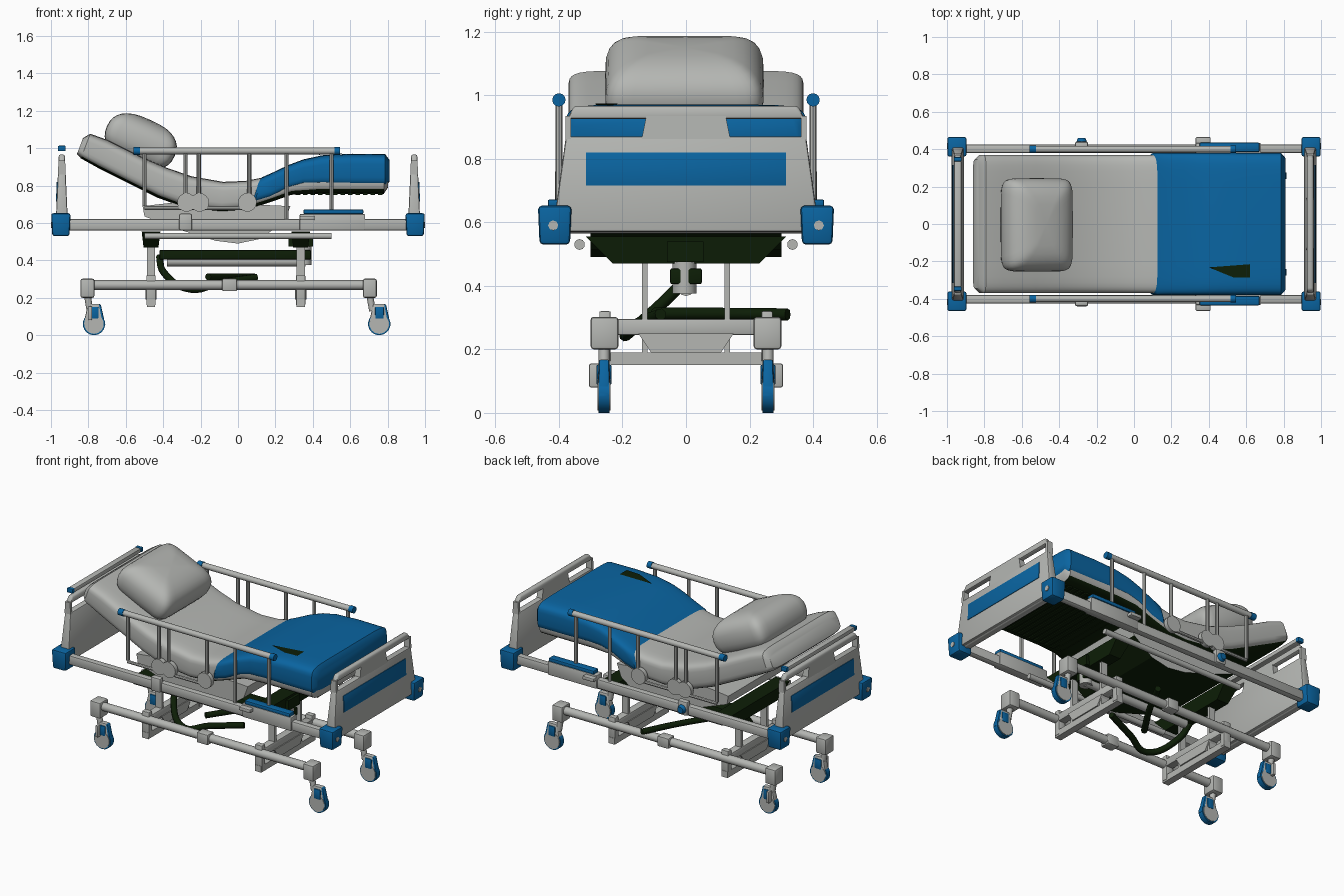
import bpy, bmesh, math
from mathutils import Vector, Matrix

if "Cube" in bpy.data.objects:
    bpy.data.objects.remove(bpy.data.objects["Cube"])


def material(name, rgb):
    m = bpy.data.materials.new(name)
    m.diffuse_color = (*rgb, 1)
    m.use_nodes = True
    m.node_tree.nodes["Principled BSDF"].inputs["Base Color"].default_value = m.diffuse_color
    return m


GREY = material("light grey", (0.46, 0.47, 0.45))
BLUE = material("blue", (0.003, 0.13, 0.36))
DARK = material("dark green", (0.004, 0.013, 0.002))


def finish(name, bm, mat, smooth=False, bevel=0, under=None):
    """Turn a bmesh into an object; under = material for downward faces."""
    bmesh.ops.recalc_face_normals(bm, faces=bm.faces)
    if bevel:
        bmesh.ops.bevel(bm, geom=bm.edges[:], offset=bevel, segments=2,
                        affect='EDGES', profile=0.5)
    me = bpy.data.meshes.new(name)
    bm.to_mesh(me)
    bm.free()
    me.materials.append(mat)
    if under:
        me.materials.append(under)
        for p in me.polygons:
            p.material_index = int(p.normal.z < -.75)
    if smooth:
        for p in me.polygons:
            p.use_smooth = True
        me.set_sharp_from_angle(angle=math.radians(40))
    ob = bpy.data.objects.new(name, me)
    bpy.context.collection.objects.link(ob)
    return ob


def hexa(name, low, high, mat, bevel=0):
    """Tapered block; low/high = (x0, x1, y0, y1, z)."""
    bm = bmesh.new()
    for x0, x1, y0, y1, z in (low, high):
        for x, y in ((x0, y0), (x1, y0), (x1, y1), (x0, y1)):
            bm.verts.new((x, y, z))
    bm.verts.ensure_lookup_table()
    v = bm.verts
    for f in ((0, 1, 2, 3), (4, 5, 6, 7), (0, 1, 5, 4), (1, 2, 6, 5), (2, 3, 7, 6), (3, 0, 4, 7)):
        bm.faces.new([v[i] for i in f])
    return finish(name, bm, mat, bevel > 0, bevel)


def box(name, x0, x1, y0, y1, z0, z1, mat, bevel=0):
    return hexa(name, (x0, x1, y0, y1, z0), (x0, x1, y0, y1, z1), mat, bevel)


def tube(name, a, b, r, mat, sides=12, r2=None):
    a, b = Vector(a), Vector(b)
    bm = bmesh.new()
    rot = (b - a).to_track_quat('Z', 'Y').to_matrix().to_4x4()
    bmesh.ops.create_cone(bm, cap_ends=True, segments=sides, radius1=r, radius2=r if r2 is None else r2,
                          depth=(b - a).length, matrix=Matrix.Translation((a + b) / 2) @ rot)
    return finish(name, bm, mat, True)


def spow(v, p):
    return math.copysign(abs(v) ** p, v)


def loft(name, pairs, w, mat, under=None, n=32):
    """Cushion swept along x; pairs = (top point, bottom point) in xz."""
    secs = [(Vector(t), Vector(b), w) for t, b in pairs]
    for i, j in ((0, 0), (-1, len(secs))):   # rounded ends
        t, b, _ = secs[i]
        out = Vector((-0.03 if j == 0 else 0.022, 0))
        secs.insert(len(secs) if j else 0, (t.lerp(b, .17) + out, b.lerp(t, .17) + out, w - .025))
    bm = bmesh.new()
    rings = []
    for t, b, ww in secs:
        mid, up = (t + b) / 2, (t - b) / 2
        ring = []
        for k in range(n):
            a = 2 * math.pi * (k + .5) / n
            p = mid + up * spow(math.sin(a), .4)
            ring.append(bm.verts.new((p.x, ww * spow(math.cos(a), .22), p.y)))
        rings.append(ring)
    for r, s in zip(rings, rings[1:]):
        for k in range(n):
            bm.faces.new((r[k], r[(k + 1) % n], s[(k + 1) % n], s[k]))
    bm.faces.new(rings[0])
    bm.faces.new(rings[-1])
    return finish(name, bm, mat, True, under=under)


def hose(name, pts, r, mat):
    cu = bpy.data.curves.new(name, 'CURVE')
    cu.dimensions = '3D'
    cu.bevel_depth, cu.bevel_resolution, cu.resolution_u = r, 2, 6
    cu.use_fill_caps = True
    sp = cu.splines.new('BEZIER')
    sp.bezier_points.add(len(pts) - 1)
    for p, co in zip(sp.bezier_points, pts):
        p.co = co
        p.handle_left_type = p.handle_right_type = 'AUTO'
    cu.materials.append(mat)
    bpy.context.collection.objects.link(bpy.data.objects.new(name, cu))


# mattress and blanket
loft("mattress", [((-.79, 1.077), (-.84, .945)), ((-.70, 1.045), (-.75, .895)), ((-.52, .955), (-.58, .81)),
                  ((-.38, .895), (-.43, .735)), ((-.25, .85), (-.28, .68)), ((-.08, .82), (-.09, .66)),
                  ((.04, .825), (.05, .67)), ((.14, .845), (.17, .71)), ((.27, .90), (.29, .752)),
                  ((.42, .945), (.42, .756)), ((.78, .95), (.78, .756))], .37, GREY, DARK)
loft("blanket", [((.13, .845), (.085, .70)), ((.19, .872), (.17, .725)), ((.27, .91), (.27, .775)),
                 ((.35, .94), (.35, .795)), ((.45, .962), (.45, .795)), ((.60, .97), (.60, .79)),
                 ((.787, .968), (.787, .79))], .379, BLUE)
bm = bmesh.new()   # dark patch on the blanket
bm.faces.new([bm.verts.new(p) for p in ((.40, -.232, .963), (.53, -.285, .970), (.62, -.285, .973), (.62, -.215, .973))])
finish("blanket_patch", bm, DARK)

# pillow: squarish superellipsoid lying on the raised back
bm = bmesh.new()
bmesh.ops.create_uvsphere(bm, u_segments=32, v_segments=16, radius=1)
for v in bm.verts:
    c = v.co
    lon, flat = math.atan2(c.y, c.x), math.hypot(c.x, c.y)
    px, py = spow(math.cos(lon), .25), spow(math.sin(lon), .25)
    v.co = Vector((.198 * px * flat ** .75, .25 * py * flat ** .5, .125 * spow(c.z, .85)))
ob = finish("pillow", bm, GREY, True)
ob.rotation_euler = (0, .42, 0)
ob.location = (-.52, -.005, 1.037)

# sagging seat pan
bm = bmesh.new()
prof = ((-.51, .69), (-.50, .635), (-.30, .56), (-.12, .505), (0, .49), (.12, .515), (.25, .61), (.28, .69), (.05, .70), (-.25, .72))
f = bm.faces.new([bm.verts.new((x, -.30, z)) for x, z in prof])
ext = bmesh.ops.extrude_face_region(bm, geom=[f])
bmesh.ops.translate(bm, vec=(0, .60, 0), verts=[v for v in ext['geom'] if isinstance(v, bmesh.types.BMVert)])
finish("seat_pan", bm, GREY, under=DARK)

# slats under the leg section
for i in range(13):
    x = .28 + i * .04
    box("leg_slat", x - .012, x + .012, -.30, .30, .750, .77, DARK)


# end boards
def end_board(name, s):
    c = s * .942

    def piece(part, y0, y1, y2, y3, za, zb, mat=GREY, bev=0):
        ha, hb = [.034 - .018 * (z - .57) / .4 for z in (za, zb)]
        hexa(name + part, (c - ha, c + ha, y0, y1, za), (c - hb, c + hb, y2, y3, zb), mat, bev)
    piece("_panel", -.42, .42, -.378, .378, .57, .87, GREY, .008)
    piece("_grip_web", -.14, .14, -.125, .125, .86, .935)
    for d in (-1, 1):
        y = sorted((d * .362, d * .380))
        piece("_end_web", *y, *y, .86, .935)
    piece("_top_bar", -.375, .375, -.352, .352, .925, .966, GREY, .01)
    xa, xb = c + s * .0265, c + s * .022   # blue inlay on the outer face
    hexa(name + "_blue_inlay", (*sorted((xa, xa + s * .005)), -.315, .315, .715),
         (*sorted((xb, xb + s * .005)), -.315, .315, .82), BLUE, .002)
    tube(name + "_cross_rail", (c, -.40, .59), (c, .40, .59), .025, GREY)


end_board("footboard", 1)
end_board("headboard", -1)
box("headboard_strip", -.962, -.922, -.335, .335, .985, 1.012, GREY, .006)
for s in (-1, 1):
    box("headboard_strip_end", -.963, -.921, *sorted((s * .335, s * .358)), .984, 1.013, BLUE, .005)

for s in (-1, 1):
    side = "front" if s < 0 else "back"

    # corner bumpers
    for e in (-1, 1):
        x, y = e * .947, s * .413
        hexa(side + "_corner_bumper", (x - .046, x + .046, y - .048, y + .048, .53),
             (x - .052, x + .052, y - .053, y + .053, .652), BLUE, .012)
        tube(side + "_bumper_cap", (e * .990, y + s * .005, .59), (e * 1.0, y + s * .005, .59), .016, GREY, 8)

    # main frame rails
    box(side + "_frame_rail", -.92, .92, *sorted((s * .38, s * .425)), .56, .622, GREY, .012)
    tube(side + "_lower_frame_tube", (-.50, s * .335, .53), (.50, s * .335, .53), .017, GREY, 10)

    # folding side guard
    y = s * .40
    tube(side + "_guard_top_tube", (-.55, y, .985), (.54, y, .985), .018, GREY)
    for a, b in ((-.56, -.525), (.515, .545)):
        tube(side + "_guard_end_cap", (a, y, .985), (b, y, .985), .021, BLUE)
    for x, z in ((-.50, .69), (-.28, .70), (-.21, .70), (.06, .70), (.26, .60), (.50, .66)):
        tube(side + "_guard_post", (x, y, .985), (x, y, z), .011, GREY, 8)
    tube(side + "_guard_low_bar", (-.50, y, .68), (.06, y, .68), .010, GREY, 8)
    for x in (-.275, -.205, .05):
        tube(side + "_guard_hinge_disc", (x, s * .385, .71), (x, s * .413, .71), .05, GREY, 16)
    box(side + "_guard_latch_bracket", -.315, -.245, *sorted((s * .40, s * .44)), .56, .65, GREY, .01)
    if s > 0:
        tube("back_guard_latch_knob", (-.28, .42, .60), (-.28, .46, .60), .036, BLUE, 12, .02)
    box(side + "_guard_slide", .33, .68, *sorted((s * .375, s * .432)), .56, .648, GREY, .006)
    box(side + "_guard_slide_top", .35, .67, *sorted((s * .385, s * .435)), .648, .672, BLUE, .006)
    box(side + "_release_handle", .33, .41, *sorted((s * .42, s * .465)), .615, .638, GREY, .006)

    # wheeled base
    yb, yw = s * .262, s * .258
    tube(side + "_base_rail", (-.80, yb, .268), (.70, yb, .268), .026, GREY)
    box(side + "_base_rail_clamp", -.085, -.005, *sorted((s * .235, s * .30)), .235, .302, GREY, .008)
    for bx, wx in ((-.805, -.77), (.705, .755)):
        box(side + "_caster_block", bx - .037, bx + .037, *sorted((s * .213, s * .30)), .20, .302, GREY, .01)
        tube(side + "_caster_stem", (bx, yw, .21), (bx + .014, yw, .13), .018, GREY, 10)
        tube(side + "_caster_wheel", (wx, yw - .017, .06), (wx, yw + .017, .06), .06, BLUE, 18)
        tube(side + "_caster_hub", (wx, yw - .021, .06), (wx, yw + .021, .06), .053, GREY, 14)
        hexa(side + "_caster_fork", (wx - .057, wx + .05, yw - .020, yw + .020, .055),
             (wx - .032, wx + .03, yw - .017, yw + .017, .168), GREY, .007)
        hexa(side + "_caster_fork_cover", (wx + .02, wx + .062, yw - .018, yw + .018, .05),
             (wx + .005, wx + .036, yw - .016, yw + .016, .166), BLUE, .006)
        box(side + "_caster_badge", wx - .022, wx + .025, yw - .024, yw + .024, .088, .152, BLUE, .006)
    box(side + "_brake_pedal", -.80, -.78, *sorted((s * .26, s * .305)), .08, .155, GREY, .006)

# lifting columns, crossbeams and feet
for x in (-.465, .335):
    hexa("upper_crossbeam", (x - .04, x + .04, -.23, .23, .47), (x - .05, x + .05, -.315, .315, .555), DARK)
    box("base_crossbar", x - .025, x + .025, -.25, .25, .245, .295, GREY, .006)
    hexa("base_cradle", (x - .03, x + .03, -.11, .11, .19), (x - .03, x + .03, -.15, .15, .25), GREY)
    box("foot_bar", x - .022, x + .022, -.275, .275, .15, .19, GREY)
    for y in (-.13, .13):
        box("lift_column", x - .022, x + .022, y - .009, y + .009, .19, .52, GREY)
    for s in (-1, 1):
        box("foot_bar_hanger", x - .025, x + .025, s * .255 - .018, s * .255 + .018, .16, .32, GREY, .005)

# actuator, motor, control bar and hose
box("actuator_housing", -.42, .39, -.05, .05, .405, .455, DARK, .006)
tube("actuator_tube", (-.38, 0, .395), (.36, 0, .395), .027, GREY)
tube("motor", (.355, -.005, .375), (.355, -.005, .48), .038, GREY, 14)
box("motor_collar", .27, .40, -.06, .055, .475, .54, DARK)
hose("control_bar", [(-.16, -.10, .312), (-.03, .10, .312), (.09, .32, .31)], .019, DARK)
hose("drain_hose", [(-.42, 0, .42), (-.40, -.08, .34), (-.25, -.19, .245), (-.10, -.15, .28), (.10, -.08, .31)], .019, DARK)
